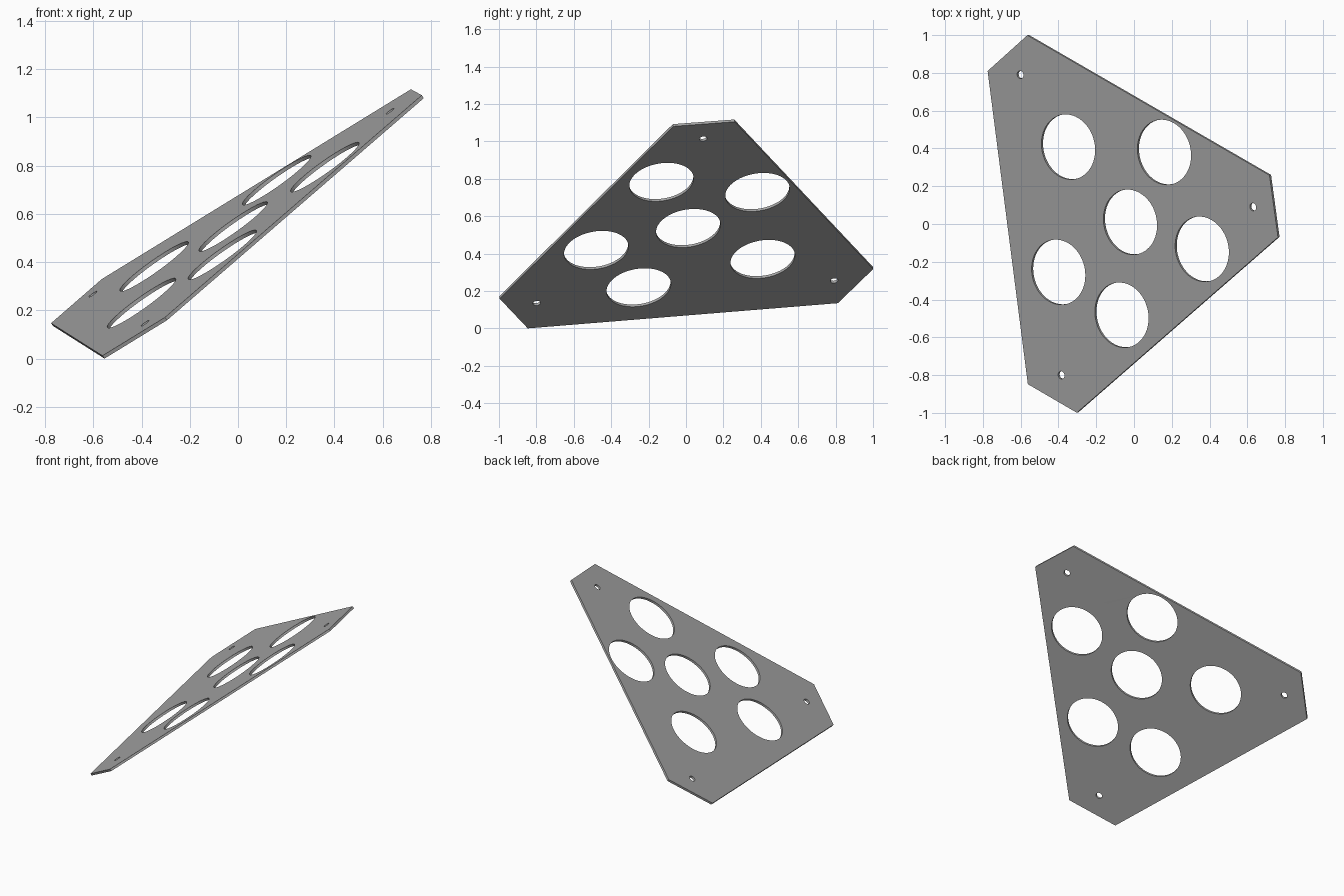
import bpy, bmesh, math
from mathutils import Vector

cube = bpy.data.objects.get("Cube")
if cube:
    bpy.data.objects.remove(cube, do_unlink=True)

THICK = 0.015
SLOPE_X, SLOPE_Y = 0.714, 0.173

# Plane of the tilted plate
normal = Vector((-SLOPE_X, -SLOPE_Y, 1)).normalized()
tilt = normal.to_track_quat('Z', 'Y')
origin = Vector((0, 0, 0.56))


def to_plate(x, y):
    """Plan position on the top face, in the plate's own flat frame."""
    p = Vector((x, y, SLOPE_X * x + SLOPE_Y * y))
    return (tilt.inverted() @ p).to_2d()


def add_loop(curve, points):
    spline = curve.splines.new('POLY')
    spline.points.add(len(points) - 1)
    for target, p in zip(spline.points, points):
        target.co = (p.x, p.y, 0, 1)
    spline.use_cyclic_u = True


def add_hole(curve, x, y, radius, sides):
    c = to_plate(x, y)
    add_loop(curve, [c + radius * Vector((math.cos(a), math.sin(a)))
                     for a in (math.tau * i / sides for i in range(sides))])


# Outline: triangle with cut corners
profile = bpy.data.curves.new("plate_profile", 'CURVE')
profile.dimensions = '2D'
profile.fill_mode = 'BOTH'
profile.extrude = THICK / 2
add_loop(profile, [to_plate(x, y) for x, y in (
    (-0.565, 0.999), (-0.775, 0.81), (-0.562, -0.848),
    (-0.303, -0.999), (0.762, -0.07), (0.717, 0.258))])

# Large round openings
for x, y in ((-0.02, 0.01), (0.16, 0.38), (0.36, -0.133),
             (-0.065, -0.482), (-0.40, -0.255), (-0.348, 0.408)):
    add_hole(profile, x, y, 0.174, 64)

# Small mounting holes near the corners
for x, y in ((-0.602, 0.79), (0.63, 0.09), (-0.385, -0.80)):
    add_hole(profile, x, y, 0.021, 24)

# Turn the profile into a welded solid and tilt it into place
helper = bpy.data.objects.new("plate_profile", profile)
bpy.context.collection.objects.link(helper)
bpy.context.view_layer.update()
mesh = bpy.data.meshes.new_from_object(
    helper.evaluated_get(bpy.context.evaluated_depsgraph_get()))
bpy.data.objects.remove(helper, do_unlink=True)

bm = bmesh.new()
bm.from_mesh(mesh)
bmesh.ops.remove_doubles(bm, verts=bm.verts, dist=0.0001)
bmesh.ops.recalc_face_normals(bm, faces=bm.faces)
for v in bm.verts:
    v.co = tilt @ (v.co - Vector((0, 0, THICK / 2))) + origin
lowest = min(v.co.z for v in bm.verts)
bmesh.ops.translate(bm, verts=bm.verts, vec=(0, 0, -lowest))
bm.to_mesh(mesh)
bm.free()

# Plain grey finish
grey = bpy.data.materials.new("grey")
grey.use_nodes = True
colour = (0.38, 0.38, 0.38, 1)
grey.diffuse_color = colour
grey.node_tree.nodes["Principled BSDF"].inputs["Base Color"].default_value = colour
mesh.materials.clear()
mesh.materials.append(grey)

plate = bpy.data.objects.new("perforated_plate", mesh)
bpy.context.collection.objects.link(plate)
bpy.context.view_layer.objects.active = plate
plate.select_set(True)
bpy.ops.object.shade_smooth_by_angle(angle=math.radians(30))
